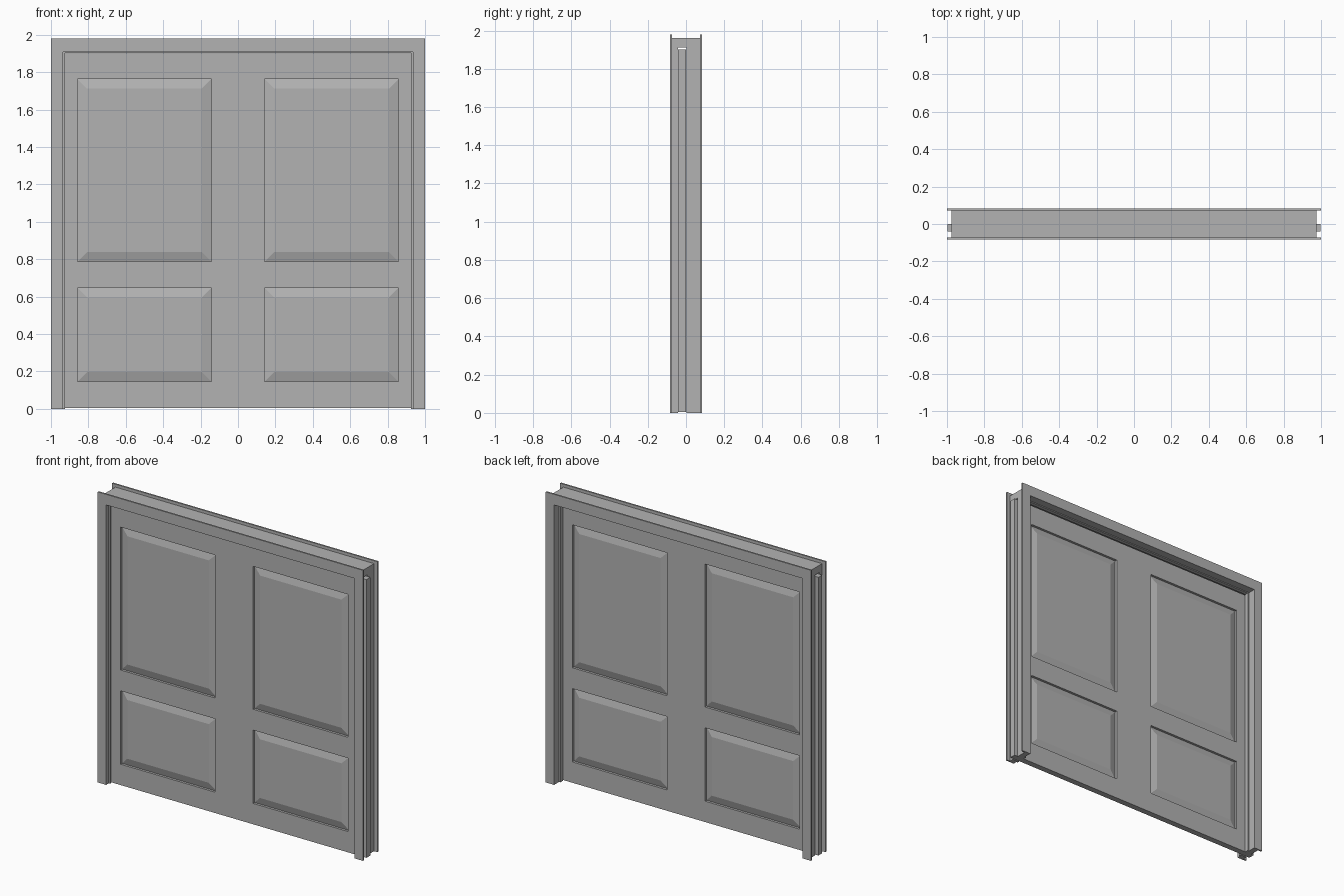
import bpy, bmesh

if "Cube" in bpy.data.objects:
    bpy.data.objects.remove(bpy.data.objects["Cube"])

paint = bpy.data.materials.new("grey_paint")
paint.diffuse_color = (0.45, 0.45, 0.45, 1)
paint.use_nodes = True
paint.node_tree.nodes["Principled BSDF"].inputs["Base Color"].default_value = paint.diffuse_color


def finish(name, bm):
    bmesh.ops.recalc_face_normals(bm, faces=bm.faces)
    me = bpy.data.meshes.new(name)
    bm.to_mesh(me)
    bm.free()
    me.materials.append(paint)
    ob = bpy.data.objects.new(name, me)
    bpy.context.collection.objects.link(ob)
    return ob


def box(name, x, y, z):
    bm = bmesh.new()
    bmesh.ops.create_cube(bm, size=1)
    for v in bm.verts:
        v.co = [lo + (c + 0.5) * (hi - lo) for c, (lo, hi) in zip(v.co, (x, y, z))]
    return finish(name, bm)


def portal(name, outer, top, inner, head, y0, y1):
    """Upside-down U in the xz plane, extruded from y0 to y1."""
    pts = [(-outer, 0), (-outer, top), (outer, top), (outer, 0),
           (inner, 0), (inner, head), (-inner, head), (-inner, 0)]
    bm = bmesh.new()
    face = bm.faces.new([bm.verts.new((x, y0, z)) for x, z in pts])
    ext = bmesh.ops.extrude_face_region(bm, geom=[face])["geom"]
    bmesh.ops.translate(bm, vec=(0, y1 - y0, 0),
                        verts=[g for g in ext if isinstance(g, bmesh.types.BMVert)])
    return finish(name, bm)


def raised_panel(name, x, z, y_mid, edge, rise, bevel):
    """Fielded panel: thin at its border, sloping up to a raised centre on both faces."""
    bm = bmesh.new()
    loops = []
    for inset, y in ((bevel, -rise), (0, -edge), (0, edge), (bevel, rise)):
        a, b, c, d = x[0] + inset, x[1] - inset, z[0] + inset, z[1] - inset
        loops.append([bm.verts.new((px, y_mid + y, pz))
                      for px, pz in ((a, c), (b, c), (b, d), (a, d))])
    for p, q in zip(loops, loops[1:]):
        for i in range(4):
            j = (i + 1) % 4
            bm.faces.new((p[i], p[j], q[j], q[i]))
    bm.faces.new(loops[0])
    bm.faces.new(loops[-1])
    return finish(name, bm)


# casings on both wall faces
portal("front_casing", 1.0, 1.98, 0.936, 1.908, -0.083, -0.072)
portal("back_casing", 1.0, 1.98, 0.936, 1.908, 0.072, 0.083)

# lining with a slot for the sliding leaves
lining = portal("frame_lining", 0.975, 1.96, 0.936, 1.908, -0.072, 0.072)
slot = box("slot_cutter", (-1.2, 1.2), (-0.043, 0.003), (-0.2, 1.911))
slot.hide_render = True
slot.hide_viewport = False
slot.display_type = 'WIRE'
cut = lining.modifiers.new("slot", 'BOOLEAN')
cut.operation = 'DIFFERENCE'
cut.solver = 'EXACT'
cut.object = slot

# door stops either side of the leaves
portal("front_stop", 0.936, 1.908, 0.926, 1.902, -0.056, -0.043)
portal("back_stop", 0.936, 1.908, 0.926, 1.902, 0.003, 0.03)

# two sliding leaves
Y = (-0.041, 0.0)
for side, s in (("left", -1), ("right", 1)):
    def span(a, b):
        return tuple(sorted((s * a, s * b)))
    box(side + "_meeting_stile", span(0, 0.143), Y, (0.004, 1.9))
    box(side + "_outer_stile", span(0.857, 0.998), Y, (0.004, 1.9))
    mid = span(0.143, 0.857)
    for part, z in (("bottom_rail", (0.004, 0.146)), ("middle_rail", (0.646, 0.788)),
                    ("top_rail", (1.762, 1.9))):
        box(f"{side}_{part}", mid, Y, z)
    for part, z in (("lower_panel", (0.146, 0.646)), ("upper_panel", (0.788, 1.762))):
        raised_panel(f"{side}_{part}", mid, z, -0.0205, 0.004, 0.0185, 0.05)
